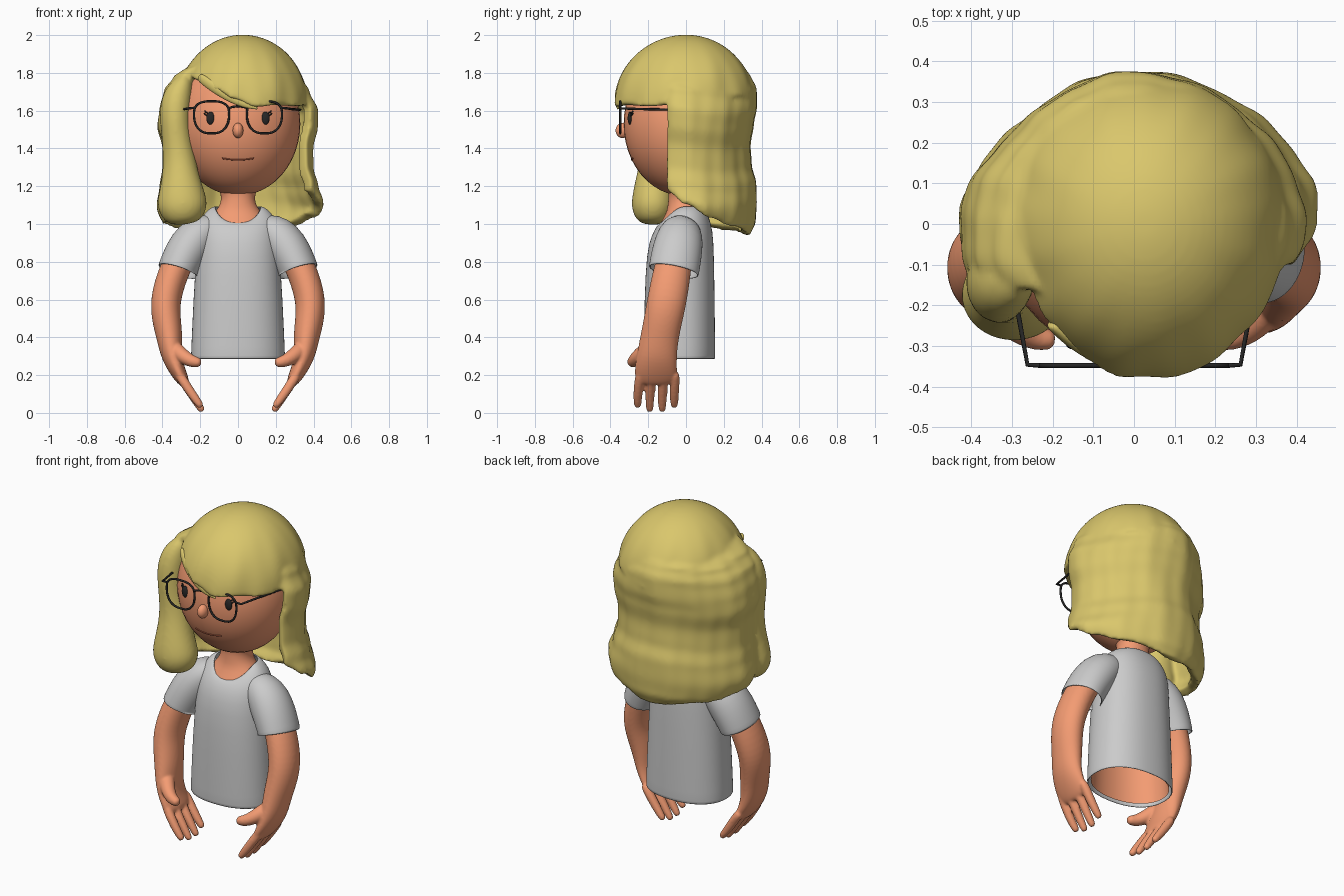
import bpy, bmesh
from math import sin, cos, pi, radians, acos, sqrt
from mathutils import Vector as V

if "Cube" in bpy.data.objects:
    bpy.data.objects.remove(bpy.data.objects["Cube"])


def material(name, rgb):
    m = bpy.data.materials.new(name)
    m.diffuse_color = (*rgb, 1)
    m.use_nodes = True
    m.node_tree.nodes["Principled BSDF"].inputs["Base Color"].default_value = m.diffuse_color
    return m


HAIR = material("blond", (0.70, 0.57, 0.15))
SKIN = material("skin", (0.90, 0.33, 0.17))
DARK = material("dark", (0.02, 0.02, 0.02))


def lerp(table, x):
    """Smooth interpolation through (x, value, ...) rows."""
    if x <= table[0][0]:
        return table[0][1:]
    for a, b in zip(table, table[1:]):
        if x <= b[0]:
            f = (x - a[0]) / (b[0] - a[0])
            f = f * f * (3 - 2 * f)
            return [p + (q - p) * f for p, q in zip(a[1:], b[1:])]
    return table[-1][1:]


def loft(bm, rows, cyclic=True, caps=False):
    vs = [[bm.verts.new(p) for p in r] for r in rows]
    n = len(rows[0])
    for a, b in zip(vs, vs[1:]):
        for i in range(n if cyclic else n - 1):
            j = (i + 1) % n
            bm.faces.new((a[i], a[j], b[j], b[i]))
    if caps:
        bm.faces.new(vs[0])
        bm.faces.new(vs[-1])


def finish(name, bm, mat=None, solid=0, subsurf=0, mirror=False, remesh=0, soften=6):
    bmesh.ops.recalc_face_normals(bm, faces=bm.faces)
    mid = sum((v.co for v in bm.verts), V()) / len(bm.verts)
    if sum(f.normal.dot(f.calc_center_median() - mid) * f.calc_area() for f in bm.faces) < 0:
        bmesh.ops.reverse_faces(bm, faces=bm.faces)
    me = bpy.data.meshes.new(name)
    bm.to_mesh(me)
    bm.free()
    for p in me.polygons:
        p.use_smooth = True
    ob = bpy.data.objects.new(name, me)
    bpy.context.collection.objects.link(ob)
    if mat:
        me.materials.append(mat)
    if solid:
        m = ob.modifiers.new("thick", "SOLIDIFY")
        m.thickness, m.offset = solid, -1
    if subsurf:
        m = ob.modifiers.new("round", "SUBSURF")
        m.levels = m.render_levels = subsurf
    if remesh:
        m = ob.modifiers.new("fuse", "REMESH")
        m.mode, m.voxel_size, m.use_smooth_shade = "VOXEL", remesh, True
        m = ob.modifiers.new("soften", "SMOOTH")
        m.factor, m.iterations = 0.5, soften
    if mirror:
        ob.modifiers.new("mirror", "MIRROR")
    return ob


def tube(bm, pts, n=16, caps=True, ref=V((1, 0, 0))):
    """Tube through (x, y, z, radius_along_ref, other_radius) points."""
    pts = [(V(p[:3]), p[3], p[-1]) for p in pts]
    if caps:  # rounded ends
        for end, nxt, at in ((0, 1, 0), (-1, -2, len(pts) + 1)):
            p, a, b = pts[end]
            d = (p - pts[nxt][0]).normalized()
            pts.insert(at, (p + d * min(a, b) * 0.6, a * 0.65, b * 0.65))
    rows = []
    for i, (p, a, b) in enumerate(pts):
        t = (pts[min(i + 1, len(pts) - 1)][0] - pts[max(i - 1, 0)][0]).normalized()
        u = (ref - t * ref.dot(t)).normalized()
        w = t.cross(u)
        rows.append([p + u * a * cos(k * 2 * pi / n) + w * b * sin(k * 2 * pi / n) for k in range(n)])
    loft(bm, rows, True, caps)


def wire(name, pts, r, cyclic=False, mat=DARK):
    cu = bpy.data.curves.new(name, "CURVE")
    cu.dimensions, cu.bevel_depth, cu.bevel_resolution, cu.use_fill_caps = "3D", r, 2, True
    s = cu.splines.new("POLY")
    s.points.add(len(pts) - 1)
    for q, p in zip(s.points, pts):
        q.co = (*p, 1)
    s.use_cyclic_u = cyclic
    cu.materials.append(mat)
    bpy.context.collection.objects.link(bpy.data.objects.new(name, cu))


def ball(name, loc, scale, mat):
    bm = bmesh.new()
    bmesh.ops.create_uvsphere(bm, u_segments=40, v_segments=24, radius=1)
    for v in bm.verts:
        v.co = V(a * b for a, b in zip(v.co, scale)) + V(loc)
    finish(name, bm, mat)


def torso(rings, n=40, e=0.88):
    """Rings of (z, half width, front y, back y, front drop)."""
    rows = []
    for z, rx, y0, y1, drop in rings:
        row = []
        for k in range(n):
            c, s = cos(k * 2 * pi / n), sin(k * 2 * pi / n)
            c, s = [abs(q) ** e * (1 if q > 0 else -1) for q in (c, s)]
            row.append(V((rx * c, (y0 + y1) / 2 + (y1 - y0) / 2 * s, z - drop * max(0, -s) ** 1.5)))
        rows.append(row)
    bm = bmesh.new()
    loft(bm, rows)
    return bm


# shirt and the body inside it
finish("shirt", torso([(.285, .25, -.225, .155, 0), (.31, .249, -.225, .155, 0), (.6, .237, -.22, .152, 0),
                       (.85, .22, -.21, .148, 0), (.97, .213, -.18, .142, .02), (1.04, .195, -.15, .12, .045),
                       (1.085, .15, -.135, .1, .078), (1.095, .12, -.125, .085, .088)]), None, .008, 1)
finish("body", torso([(.3, .235, -.21, .14, 0), (.6, .22, -.205, .135, 0), (.85, .198, -.195, .13, 0),
                      (.95, .19, -.165, .12, 0), (1.03, .15, -.12, .1, 0), (1.07, .115, -.1, .08, 0),
                      (1.11, .09, -.095, .07, 0), (1.16, .088, -.09, .07, 0), (1.2, .115, -.1, .08, 0),
                      (1.27, .19, -.16, .13, 0)], e=.95), SKIN, 0, 1)
bm = bmesh.new()
tube(bm, [(-.1, -.02, .985, .06, .07), (-.17, -.025, .965, .1, .11), (-.23, -.035, .915, .116, .128),
          (-.28, -.05, .84, .114, .135), (-.317, -.063, .76, .108, .135), (-.32, -.065, .75, .108, .135)],
     24, False)
finish("sleeves", bm, None, .008, 1, True)

# arms with hands, fused
bm = bmesh.new()
tube(bm, [(-.2, -.04, .97, .07, .08), (-.29, -.055, .85, .08, .092), (-.345, -.075, .74, .082, .102),
          (-.386, -.1, .6, .081, .106), (-.381, -.12, .5, .078, .103), (-.362, -.14, .4, .07, .102),
          (-.352, -.155, .3, .057, .107), (-.32, -.16, .22, .042, .115), (-.29, -.16, .17, .034, .112)], 20)
for y, tip in ((-.256, .04), (-.192, .018), (-.126, .018), (-.062, .04)):
    tube(bm, [(-.31, y * .95, .2, .028), (-.245, y, .1, .026), (-.188 - tip * .3, y, tip, .021)], 12)
tube(bm, [(-.335, -.2, .34, .045), (-.295, -.25, .3, .042), (-.245, -.28, .272, .034), (-.21, -.285, .267, .028)],
     12, ref=V((0, 0, 1)))
finish("arms", bm, SKIN, 0, 2, True, .007)

# head and face
HY, HZ, RX, RY, RZ = -.015, 1.53, .33, .315, .38
ball("head", (0, HY, HZ), (RX, RY, RZ), SKIN)


def face_y(x, z):
    return HY - RY * sqrt(1 - (x / RX) ** 2 - ((z - HZ) / RZ) ** 2)


ball("nose", (0, -.335, 1.495), (.028, .038, .04), SKIN)
wire("mouth", [V((x, face_y(x, z), z)) for x, z in
               ((.0085 * k, 1.34 + .008 * (k / 10) ** 2) for k in range(-10, 11))], .004,
     mat=material("lip", (.4, .1, .05)))
for s in (-1, 1):
    ball("eye", (.145 * s, face_y(.145, 1.56), 1.56), (.022, .012, .034), DARK)
    for k in range(2):
        a, b = (.155 + .008 * k, 1.582 - .01 * k), (.176 + .004 * k, 1.597 - .012 * k)
        wire("eyelash", [V((x * s, face_y(x, z) - .006, z)) for x, z in (a, b)], .004)
    # glasses
    rim = []
    for k in range(40):
        c, q = cos(k * pi / 20), sin(k * pi / 20)
        x = .093 * abs(c) ** .75 * (1 if c > 0 else -1)
        z = .07 * q ** .7 if q > 0 else -.1 * (-q) ** .9
        rim.append(V((s * (.14 + x), -.348, 1.58 + z)))
    wire("glasses_rim", rim, .006, True)
    wire("glasses_temple", [V((s * x, y, z)) for x, y, z in
                            ((.232, -.348, 1.615), (.262, -.346, 1.612), (.285, -.22, 1.608), (.33, -.02, 1.605))],
         .006)
wire("glasses_bridge", [V((x, -.35, 1.612 + .012 * cos(x * 30))) for x in (-.052, -.026, 0, .026, .052)], .006)

# hair cap with swept fringe; bottom height by angle (0 = right, 90 = back, 270 = front)
BOTTOM = [(0, 1.64), (50, 1.68), (90, 1.65), (140, 1.68), (180, 1.72), (208, 1.78), (222, 1.765),
          (245, 1.715), (262, 1.665), (282, 1.62), (300, 1.63), (330, 1.625), (360, 1.64)]
N, M = 96, 18
rows = []
for i in range(1, M + 1):
    row = []
    for k in range(N):
        deg = 360 * k / N
        zb = lerp(BOTTOM, deg)[0]
        a = acos((zb - 1.62) / .38) * i / M
        f = radians(deg)
        w = 1 + (.01 * sin(9 * f + 4 * a) + .005 * sin(17 * f)) * sin(a) ** 2
        ry = .372 if f < pi else .384
        row.append(V((.025 + .35 * w * sin(a) * cos(f), ry * w * sin(a) * sin(f), 1.62 + .382 * cos(a))))
    rows.append(row)
bm = bmesh.new()
loft(bm, rows)
bm.verts.ensure_lookup_table()
bm.faces.new(bm.verts[:N])
cap = finish("hair_cap", bm, HAIR, .04)

# long hair around sides and back: height, right, left and back extent
PROFILE = [(.93, .41, .35, .35), (1.0, .455, .41, .37), (1.1, .465, .43, .377), (1.2, .425, .415, .375),
           (1.3, .397, .40, .35), (1.4, .395, .40, .343), (1.52, .42, .43, .36), (1.6, .422, .42, .375),
           (1.7, .378, .395, .374), (1.77, .335, .345, .342), (1.83, .27, .265, .28)]
HEM = [(-16, 1.17), (0, 1.10), (20, 1.03), (45, .985), (90, .935), (135, .96), (180, 1.0), (206, 1.03)]
rows = []
for i in range(37):
    row = []
    for k in range(75):
        deg = -16 + 222 * k / 74
        zb = lerp(HEM, deg)[0]
        z = 1.83 + (zb - 1.83) * i / 36
        r, l, b = lerp(PROFILE, z + .015 * sin(radians(deg * 3)))
        f = radians(deg)
        w = 1 + .008 * sin(11 * f + 5 * z) + .004 * sin(23 * f - 4 * z)
        w -= .05 * max(0, 1 - min(k, 74 - k) / 4) ** 2 + .04 * max(0, (i - 33) / 3) ** 2
        if sin(f) > 0:  # slightly flatter back corners
            w -= (.03 if cos(f) > 0 else .065) * sin(2 * f) ** 2 * min(1, max(0, (1.83 - z) / .15))
        row.append(V(((r if cos(f) > 0 else l) * w * cos(f), (b if sin(f) > 0 else .4) * w * sin(f), z)))
    rows.append(row)
bm = bmesh.new()
loft(bm, rows, False)
back = finish("hair_back", bm, HAIR, .055)

# lock in front of the left shoulder
bm = bmesh.new()
tube(bm, [(-.285, -.12, 1.75, .05, .07), (-.318, -.135, 1.69, .078, .09), (-.335, -.145, 1.6, .085, .1),
          (-.33, -.15, 1.5, .078, .095), (-.312, -.15, 1.36, .085, .09), (-.303, -.17, 1.24, .1, .095),
          (-.297, -.175, 1.12, .138, .118), (-.29, -.175, 1.06, .125, .11)], 20)
lock = finish("hair_front_lock", bm, HAIR, 0, 2)

# fuse the hair parts into one soft volume
bm = bmesh.new()
deps = bpy.context.evaluated_depsgraph_get()
for ob in (cap, back, lock):
    bm.from_mesh(ob.evaluated_get(deps).to_mesh())
for ob in (cap, back, lock):
    bpy.data.objects.remove(ob)
finish("hair", bm, HAIR, remesh=.011, soften=7)

# loose strand of the fringe
bm = bmesh.new()
tube(bm, [(-.2, -.25, 1.775, .025, .015), (-.13, -.31, 1.725, .03, .018), (-.03, -.353, 1.662, .026, .016),
          (.05, -.362, 1.628, .018, .012), (.1, -.36, 1.612, .006, .005)], 12, ref=V((0, 0, 1)))
finish("fringe_strand", bm, HAIR, 0, 2)
